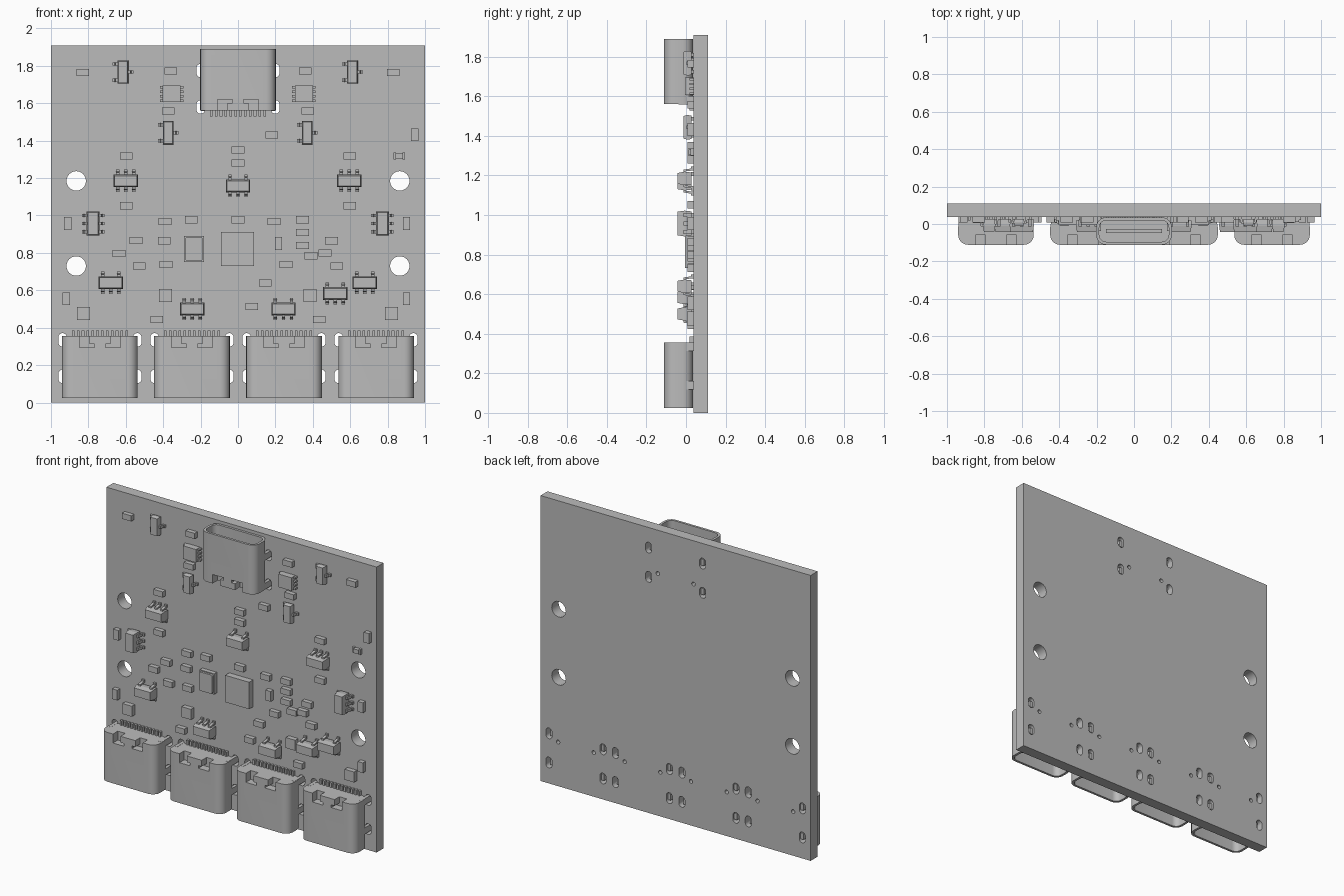
import bpy, bmesh
from math import cos, sin, pi
from mathutils import Vector

cube = bpy.data.objects.get("Cube")
if cube:
    bpy.data.objects.remove(cube, do_unlink=True)

grey = bpy.data.materials.new("plain grey")
grey.use_nodes = True
GREY = (0.5, 0.5, 0.5, 1)
grey.diffuse_color = GREY
grey.node_tree.nodes["Principled BSDF"].inputs["Base Color"].default_value = GREY

FRONT, BACK = 0.037, 0.11   # board faces along y
TOP = 1.91


# ---------- helpers ----------
def rounded(w, h, r, cx=0, cy=0, steps=6):
    """Outline of a rounded rectangle."""
    pts = []
    for k, (sx, sy) in enumerate([(1, 1), (-1, 1), (-1, -1), (1, -1)]):
        for i in range(steps + 1):
            a = (k + i / steps) * pi / 2
            pts.append((cx + sx * (w / 2 - r) + r * cos(a),
                        cy + sy * (h / 2 - r) + r * sin(a)))
    return pts


def rect(w, h, cx=0, cy=0):
    return [(cx + sx * w / 2, cy + sy * h / 2)
            for sx, sy in [(1, 1), (-1, 1), (-1, -1), (1, -1)]]


def loft(bm, sections, axis="y"):
    """Skin outlines placed along an axis and cap both ends."""
    place = {"x": lambda u, v, d: (d, u, v),
             "y": lambda u, v, d: (u, d, v),
             "z": lambda u, v, d: (u, v, d)}[axis]
    rings = [[bm.verts.new(place(u, v, d)) for u, v in pts] for pts, d in sections]
    n = len(rings[0])
    for a, b in zip(rings, rings[1:]):
        for i in range(n):
            j = (i + 1) % n
            bm.faces.new((a[i], a[j], b[j], b[i]))
    bm.faces.new(rings[0])
    bm.faces.new(rings[-1])


def slab(bm, w, h, y0, y1, cx=0, cz=0):
    loft(bm, [(rect(w, h, cx, cz), y0), (rect(w, h, cx, cz), y1)])


def to_mesh(bm, name):
    bmesh.ops.remove_doubles(bm, verts=bm.verts, dist=1e-6)
    bmesh.ops.recalc_face_normals(bm, faces=bm.faces)
    mesh = bpy.data.meshes.new(name)
    bm.to_mesh(mesh)
    bm.free()
    mesh.materials.append(grey)
    return mesh


def add(name, mesh, x=0, z=0, turn=0):
    ob = bpy.data.objects.new(name, mesh)
    ob.location = (x, 0, z)
    ob.rotation_euler = (0, turn, 0)
    bpy.context.collection.objects.link(ob)
    return ob


def select_only(ob):
    bpy.ops.object.select_all(action="DESELECT")
    ob.select_set(True)
    bpy.context.view_layer.objects.active = ob


def cut(ob, cutter_bm):
    cutter = add("cutter", to_mesh(cutter_bm, "cutter"))
    cutter.hide_render = True
    mod = ob.modifiers.new("cut", "BOOLEAN")
    mod.operation, mod.solver, mod.object = "DIFFERENCE", "EXACT", cutter
    select_only(ob)
    bpy.ops.object.modifier_apply(modifier="cut")
    bpy.data.objects.remove(cutter, do_unlink=True)
    bpy.ops.object.shade_smooth_by_angle()


# connector sites: x, height of rear wall, turn
SITES = [(x, 0.355, 0) for x in (-0.738, -0.246, 0.246, 0.738)] + [(0, 1.56, pi)]
LEGS = [(s * 0.2, z) for s in (-1, 1) for z in (-0.02, -0.215)]

# ---------- board with holes ----------
bm = bmesh.new()
slab(bm, 2, TOP, FRONT, BACK, 0, TOP / 2)
board = add("board", to_mesh(bm, "board"))
holes = bmesh.new()


def hole(w, h, x, z):
    outline = rounded(w, h, w / 2 - 1e-4, x, z)
    loft(holes, [(outline, FRONT - 0.05), (outline, BACK + 0.05)])


for s in (-1, 1):
    for z in (0.73, 1.185):
        hole(0.104, 0.104, s * 0.865, z)
for x, z, turn in SITES:
    flip = -1 if turn else 1
    for dx, dz in LEGS:
        hole(0.045, 0.072, x + dx, z + flip * dz)
    for s in (-1, 1):
        hole(0.026, 0.026, x + s * 0.132, z - flip * 0.06)
cut(board, holes)

# ---------- connector: hollow shell, tongue, legs, pins ----------
MID = -0.038
outer = rounded(0.404, 0.146, 0.052, 0, MID)
inner = rounded(0.372, 0.114, 0.038, 0, MID)
bm = bmesh.new()
loft(bm, [(outer, 0), (outer, -0.33), (inner, -0.33), (inner, -0.1)], "z")
shell = add("connector_shell", to_mesh(bm, "connector_shell"))
notch = bmesh.new()
for s in (-1, 1):
    ell = [(0.03, -0.06), (0.11, -0.06), (0.11, 0.02),
           (0.055, 0.02), (0.055, -0.042), (0.03, -0.042)]
    ell = [(s * u, v) for u, v in ell]
    loft(notch, [(ell, -0.15), (ell, -0.06)])
cut(shell, notch)
shell_mesh = shell.data
bpy.data.objects.remove(shell, do_unlink=True)

bm = bmesh.new()
slab(bm, 0.3, 0.2, MID - 0.01, MID + 0.01, 0, -0.19)
tongue = to_mesh(bm, "connector_tongue")
bm = bmesh.new()
for dx, dz in LEGS:
    slab(bm, 0.022, 0.042, MID, 0.095, dx * 0.94, dz)
legs = to_mesh(bm, "mounting_legs")
bm = bmesh.new()
for i in range(12):
    slab(bm, 0.014, 0.05, 0.018, FRONT, (i - 5.5) * 0.026, 0.006)
pins = to_mesh(bm, "connector_pins")
for site in SITES:
    for name, mesh in [("connector_shell", shell_mesh), ("connector_tongue", tongue),
                       ("mounting_legs", legs), ("connector_pins", pins)]:
        add(name, mesh, *site)


# ---------- leaded chips ----------
def leaded_chip(name, w, h, top, upper, lower):
    """Moulded body with bent leads along its upper and lower edges."""
    bm = bmesh.new()
    mid = (top + 0.028) / 2
    loft(bm, [(rect(w * 0.94, h * 0.88), 0.028), (rect(w, h), mid),
              (rect(w * 0.92, h * 0.8), top)])
    a, b, c = h / 2 - 0.01, h / 2 + 0.01, h / 2 + 0.026
    for side, xs in ((1, upper), (-1, lower)):
        bend = [(mid - 0.006, a), (mid - 0.006, b), (FRONT - 0.012, b + 0.006),
                (FRONT - 0.012, c), (FRONT, c), (FRONT, b - 0.004),
                (mid + 0.006, b - 0.008), (mid + 0.006, a)]
        bend = [(y, side * z) for y, z in bend]
        for x in xs:
            loft(bm, [(bend, x - 0.009), (bend, x + 0.009)], "x")
    return to_mesh(bm, name)


P = 0.043
six = leaded_chip("six_lead_chip", 0.13, 0.068, -0.043, (-P, 0, P), (-P, 0, P))
five = leaded_chip("five_lead_chip", 0.13, 0.068, -0.043, (-P, P), (-P, 0, P))
three = leaded_chip("three_lead_chip", 0.125, 0.058, -0.012, (0,), (-P, P))

for x, z in [(-0.6, 1.185), (0.595, 1.185), (-0.245, 0.5)]:
    add("six_lead_chip", six, x, z)
for x in (-0.775, 0.772):
    add("six_lead_chip", six, x, 0.957, pi / 2)
for x, z in [(0, 1.158), (-0.68, 0.64), (0.677, 0.64), (0.52, 0.583), (0.243, 0.5)]:
    add("five_lead_chip", five, x, z)
for x, z in [(-0.615, 1.767), (0.612, 1.767), (-0.373, 1.443), (0.37, 1.443)]:
    add("three_lead_chip", three, x, z, pi / 2)

# ---------- flat chips ----------
bm = bmesh.new()
slab(bm, 0.096, 0.088, -0.006, FRONT)
for i in range(4):
    slab(bm, 0.125, 0.012, 0.018, FRONT, 0, (i - 1.5) * 0.024)
driver = to_mesh(bm, "eight_pad_chip")
for x in (-0.355, 0.352):
    add("eight_pad_chip", driver, x, 1.65)

bm = bmesh.new()
slab(bm, 0.177, 0.18, -0.006, FRONT)
add("main_chip", to_mesh(bm, "main_chip"), -0.002, 0.821)

bm = bmesh.new()
slab(bm, 0.107, 0.138, 0.008, FRONT)
lid = rounded(0.095, 0.126, 0.012)
loft(bm, [(lid, 0.008), (lid, -0.006)])
add("crystal", to_mesh(bm, "crystal"), -0.236, 0.821)

bm = bmesh.new()
slab(bm, 0.04, 0.028, 0.012, FRONT)
for s in (-1, 1):
    slab(bm, 0.014, 0.036, 0.022, FRONT, s * 0.024)
add("indicator_lamp", to_mesh(bm, "indicator_lamp"), 0.862, 1.318)

# ---------- small passive parts ----------
bm = bmesh.new()
slab(bm, 0.068, 0.038, 0.007, FRONT)
small = to_mesh(bm, "small_part")
bm = bmesh.new()
slab(bm, 0.07, 0.07, 0.005, FRONT)
square = to_mesh(bm, "square_part")

mirrored = [(.83, 1.765), (.36, 1.773), (.373, 1.558), (.597, 1.318), (.597, 1.052),
            (.528, .73), (.435, .443)]
single = [(.18, 1.43), (0, 1.35), (0, 1.28), (-.39, .967), (-.25, .977), (0, .977),
          (.193, .967), (.345, .977), (-.636, .797), (-.545, .867), (-.395, .865),
          (-.385, .737), (.345, .91), (.345, .84), (.39, .785), (.465, .8),
          (.5, .865), (.257, .737), (.145, .64), (.073, .513)]
for x, z in mirrored + [(-x, z) for x, z in mirrored] + single:
    add("small_part", small, x, z)
for x, z in [(-.91, .957), (.9, .957), (.945, 1.432), (-.918, .555), (.9, .555), (.217, .85)]:
    add("small_part", small, x, z, pi / 2)
for x, z in [(-.825, .477), (.82, .477), (-.387, .573), (.385, .573)]:
    add("square_part", square, x, z)
